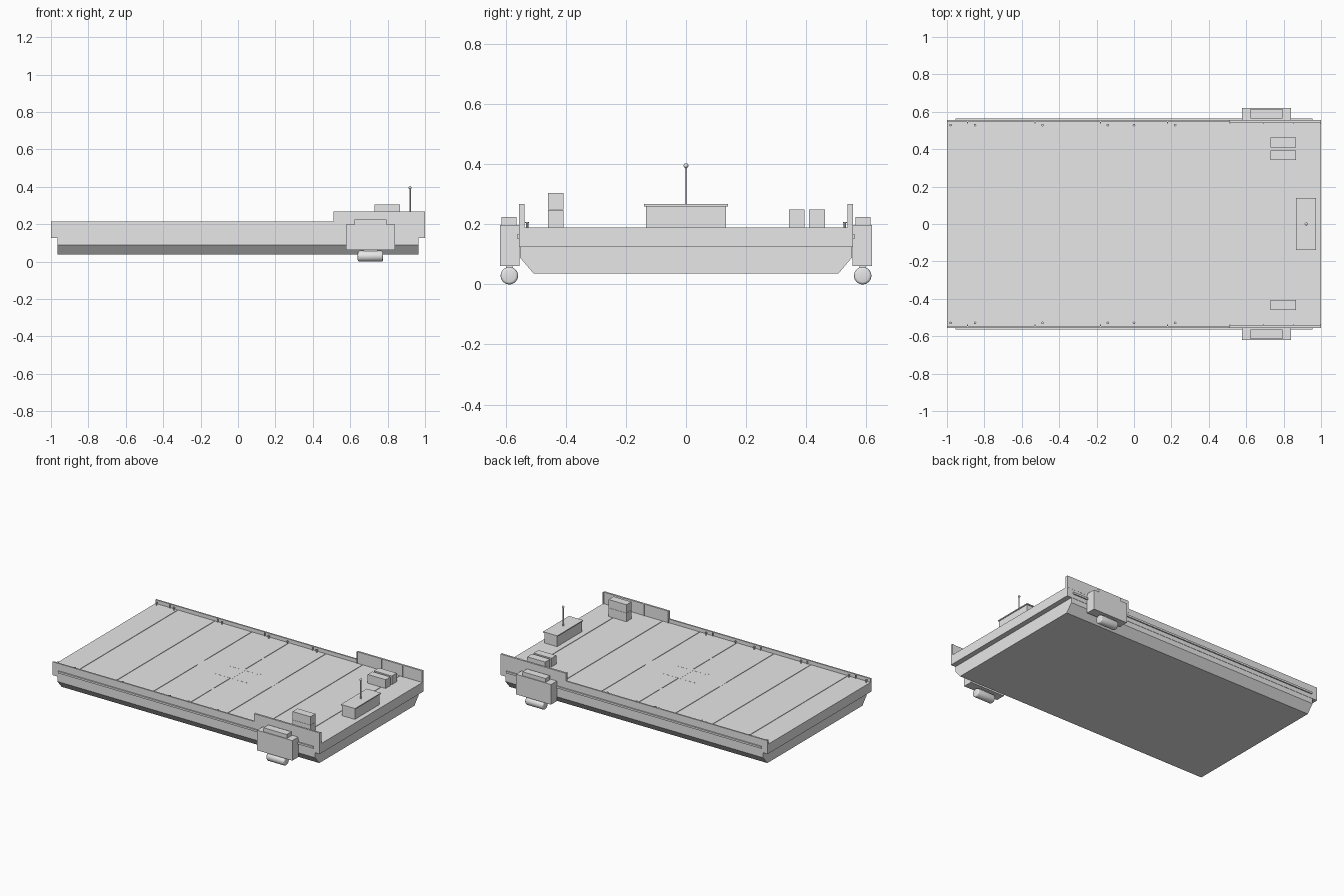
import bpy, bmesh, math

cube = bpy.data.objects.get("Cube")
if cube:
    bpy.data.objects.remove(cube, do_unlink=True)

grey = bpy.data.materials.new("light grey")
grey.use_nodes = True
colour = (0.8, 0.8, 0.8, 1)
grey.diffuse_color = colour
grey.node_tree.nodes["Principled BSDF"].inputs["Base Color"].default_value = colour


def finish(name, bm):
    bmesh.ops.recalc_face_normals(bm, faces=bm.faces)
    mesh = bpy.data.meshes.new(name)
    bm.to_mesh(mesh)
    bm.free()
    mesh.materials.append(grey)
    ob = bpy.data.objects.new(name, mesh)
    bpy.context.collection.objects.link(ob)
    return ob


def box(name, x, y, z):
    """Box from (min, max) ranges."""
    bm = bmesh.new()
    bmesh.ops.create_cube(bm, size=1)
    for v in bm.verts:
        v.co = [r[0] if c < 0 else r[1] for r, c in zip((x, y, z), v.co)]
    return finish(name, bm)


def side_box(name, x, y, z, s):
    """Box at distance y from the centreline, on side s."""
    return box(name, x, sorted((s * y[0], s * y[1])), z)


def smooth(ob):
    for o in bpy.context.selected_objects:
        o.select_set(False)
    ob.select_set(True)
    bpy.context.view_layer.objects.active = ob
    bpy.ops.object.shade_smooth_by_angle()


def cylinder(name, centre, r, length, axis="Z", sides=16, bevel=0):
    bm = bmesh.new()
    bmesh.ops.create_cone(bm, cap_ends=True, segments=sides,
                          radius1=r, radius2=r, depth=length)
    if bevel:
        rims = [e for e in bm.edges if abs(e.verts[0].co.z - e.verts[1].co.z) < 1e-5]
        bmesh.ops.bevel(bm, geom=rims, offset=bevel, segments=3,
                        profile=0.5, affect="EDGES")
    ob = finish(name, bm)
    if axis == "X":
        ob.rotation_euler.y = math.pi / 2
    ob.location = centre
    smooth(ob)
    return ob


# Lower hull with chamfered bilges
section = [(-0.553, 0.13), (-0.553, 0.09), (-0.508, 0.037),
           (0.508, 0.037), (0.553, 0.09), (0.553, 0.13)]
bm = bmesh.new()
face = bm.faces.new([bm.verts.new((-0.965, y, z)) for y, z in section])
ext = bmesh.ops.extrude_face_region(bm, geom=[face])
bmesh.ops.translate(bm, vec=(1.93, 0, 0),
                    verts=[g for g in ext["geom"] if isinstance(g, bmesh.types.BMVert)])
finish("lower_hull", bm)

# Upper hull and the deck plates with narrow seams
box("upper_hull", (-1, 1), (-0.555, 0.555), (0.125, 0.186))
pitch = 0.277
seams = [-1] + [pitch * i for i in range(-3, 4)] + [1]
for i, (a, b) in enumerate(zip(seams, seams[1:])):
    box(f"deck_plate_{i}", (a + (0.002 if i else 0), b - (0.002 if b < 1 else 0)),
        (-0.555, 0.555), (0.185, 0.19))

# Flat landing ring and bar marking on the deck
bm = bmesh.new()
rings = [[bm.verts.new((r * math.cos(math.tau * i / 48), r * math.sin(math.tau * i / 48), 0.1905))
          for i in range(48)] for r in (0.26, 0.28)]
for i in range(48):
    j = (i + 1) % 48
    bm.faces.new((rings[0][i], rings[1][i], rings[1][j], rings[0][j]))
finish("landing_ring", bm)
for s in (-1, 1):
    side_box("landing_bar", (-0.12, 0.12), (0.06, 0.08), (0.189, 0.1905), s)
box("landing_crossbar", (-0.01, 0.01), (-0.06, 0.06), (0.189, 0.1905))

for s, side in ((-1, "right"), (1, "left")):
    # Bulwark, tall panel and ribs
    side_box(f"{side}_bulwark", (-1, 0.51), (0.545, 0.555), (0.185, 0.215), s)
    side_box(f"{side}_tall_panel", (0.51, 1), (0.543, 0.556), (0.185, 0.268), s)
    for x in (-0.89, -0.53, -0.18, 0.18):
        side_box(f"{side}_bulwark_rib", (x - 0.003, x + 0.003), (0.538, 0.546), (0.189, 0.213), s)
    for x in (0.51, 0.69, 0.85, 0.994):
        side_box(f"{side}_panel_rib", (x, x + 0.006), (0.538, 0.546), (0.189, 0.268), s)

    # Rubbing strip
    side_box(f"{side}_rubbing_strip", (-0.955, 0.955), (0.553, 0.563), (0.153, 0.166), s)

    # Bollards
    for x in (-0.98, -0.85, -0.49, -0.14, 0, 0.22):
        cylinder(f"{side}_bollard", (x, s * 0.529, 0.197), 0.004, 0.018, sides=12)
        cylinder(f"{side}_bollard_cap", (x, s * 0.529, 0.206), 0.007, 0.004, sides=12)

    # Thruster housing, cap and pod
    side_box(f"{side}_thruster_housing", (0.577, 0.84), (0.554, 0.619), (0.062, 0.198), s)
    side_box(f"{side}_thruster_cap", (0.622, 0.795), (0.564, 0.614), (0.197, 0.225), s)
    cylinder(f"{side}_thruster_pod", (0.708, s * 0.588, 0.029), 0.029, 0.136, "X", 32, 0.009)
    side_box(f"{side}_thruster_strut", (0.67, 0.745), (0.578, 0.598), (0.04, 0.065), s)

# Control cabinet with lid and mast
box("cabinet", (0.872, 0.968), (-0.133, 0.133), (0.189, 0.261))
box("cabinet_lid", (0.867, 0.973), (-0.139, 0.139), (0.26, 0.267))
cylinder("mast", (0.92, 0, 0.33), 0.004, 0.13)
bm = bmesh.new()
bmesh.ops.create_uvsphere(bm, u_segments=16, v_segments=10, radius=0.008)
lamp = finish("mast_lamp", bm)
lamp.location = (0.92, 0, 0.395)
smooth(lamp)

# Equipment boxes on deck
for name, y, z in (("inner_locker", (0.343, 0.394), (0.189, 0.249)),
                   ("outer_locker", (0.409, 0.462), (0.189, 0.249)),
                   ("lower_crate", (-0.46, -0.407), (0.189, 0.248)),
                   ("upper_crate", (-0.46, -0.407), (0.249, 0.305))):
    box(name, (0.731, 0.865), y, z)
